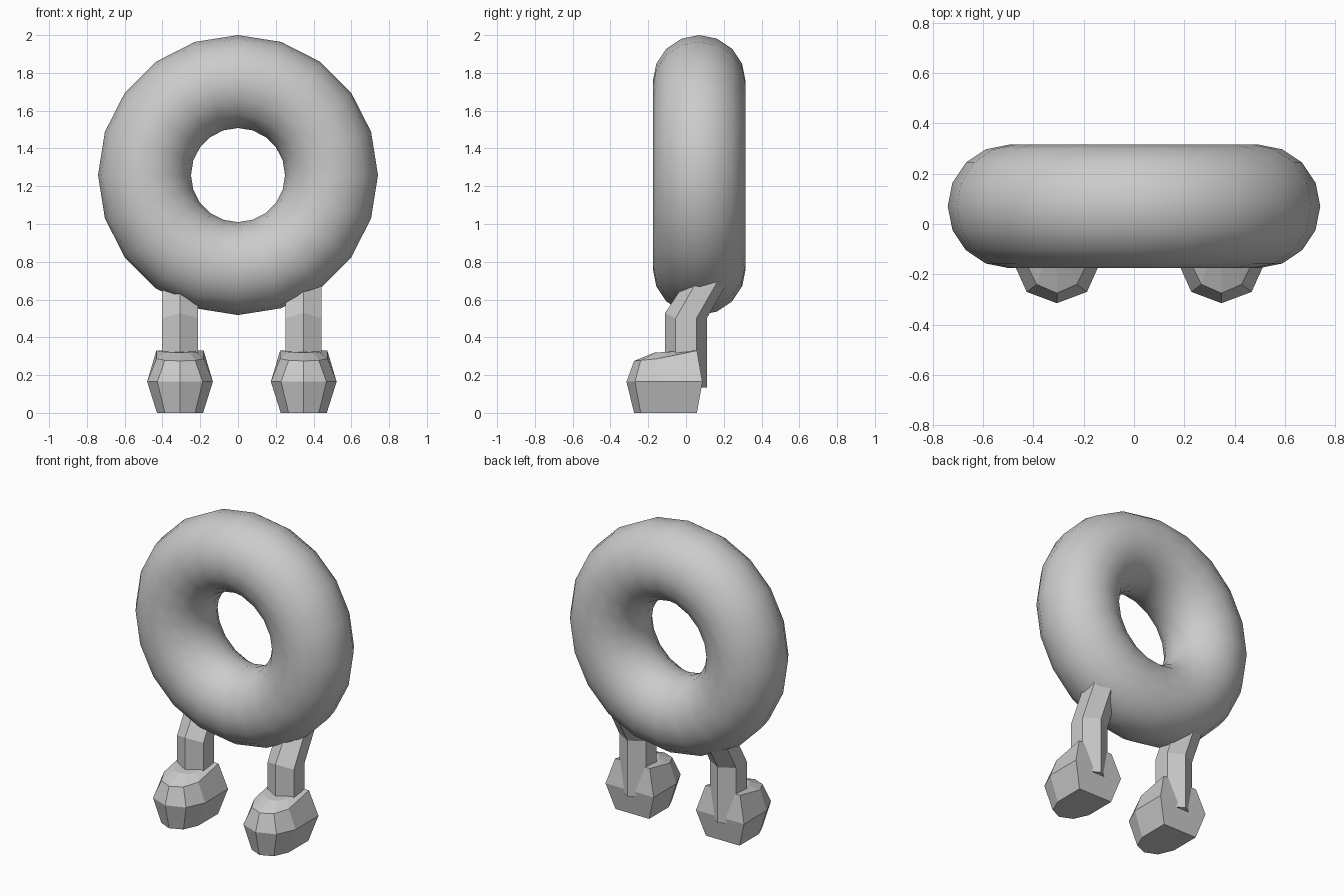
import bpy, bmesh, math

if "Cube" in bpy.data.objects:
    bpy.data.objects.remove(bpy.data.objects["Cube"])

LEFT_X, RIGHT_X = -0.307, 0.348


def loft(name, rings, x):
    """Skin a stack of equal-sided rings and cap both ends."""
    bm = bmesh.new()
    loops = [[bm.verts.new(p) for p in ring] for ring in rings]
    n = len(loops[0])
    for a, b in zip(loops, loops[1:]):
        for i in range(n):
            j = (i + 1) % n
            bm.faces.new((a[i], a[j], b[j], b[i]))
    bm.faces.new(loops[0][::-1])
    bm.faces.new(loops[-1])
    bmesh.ops.recalc_face_normals(bm, faces=bm.faces)
    mesh = bpy.data.meshes.new(name)
    bm.to_mesh(mesh)
    bm.free()
    obj = bpy.data.objects.new(name, mesh)
    obj.location.x = x
    bpy.context.collection.objects.link(obj)
    return obj


def hexagon(z, y=0.0, front_lift=0.0, r=0.11):
    """Horizontal six-sided ring, first corner pointing to the front."""
    pts = []
    for i in range(6):
        a = -math.pi / 2 + i * math.pi / 3
        pts.append((r * math.cos(a), y + r * math.sin(a), z + (front_lift if i == 0 else 0)))
    return pts


def mirror_ring(front, half):
    """Foot ring: one front corner plus corners mirrored across x."""
    return [front] + half + [(-x, y, z) for x, y, z in reversed(half)]


# Ring-shaped body
bpy.ops.mesh.primitive_torus_add(major_segments=20, minor_segments=16,
                                 major_radius=0.495, minor_radius=0.246,
                                 location=(0, 0.07, 1.259),
                                 rotation=(math.pi / 2, 0, 0))
body = bpy.context.object
body.name = "ring_body"
bpy.ops.object.shade_smooth()

# Bent six-sided legs: straight shin, thigh leaning back into the body
leg_rings = [hexagon(0.135), hexagon(0.5, front_lift=0.03), hexagon(0.71, y=0.12)]

# Seven-sided feet: sole, widest line, sloped upper edge, instep
foot_rings = [
    mirror_ring((0, -0.275, 0), [(0.08, -0.24, 0), (0.122, -0.145, 0), (0.122, 0.058, 0)]),
    mirror_ring((0, -0.315, 0.165), [(0.12, -0.27, 0.165), (0.174, -0.15, 0.165), (0.174, 0.087, 0.165)]),
    mirror_ring((0, -0.275, 0.275), [(0.08, -0.24, 0.278), (0.125, -0.15, 0.287), (0.125, 0.058, 0.33)]),
    mirror_ring((0, -0.165, 0.32), [(0.05, -0.15, 0.32), (0.08, -0.10, 0.322), (0.09, 0.05, 0.332)]),
]

for side, x in (("left", LEFT_X), ("right", RIGHT_X)):
    loft(side + "_leg", leg_rings, x)
    loft(side + "_foot", foot_rings, x)
